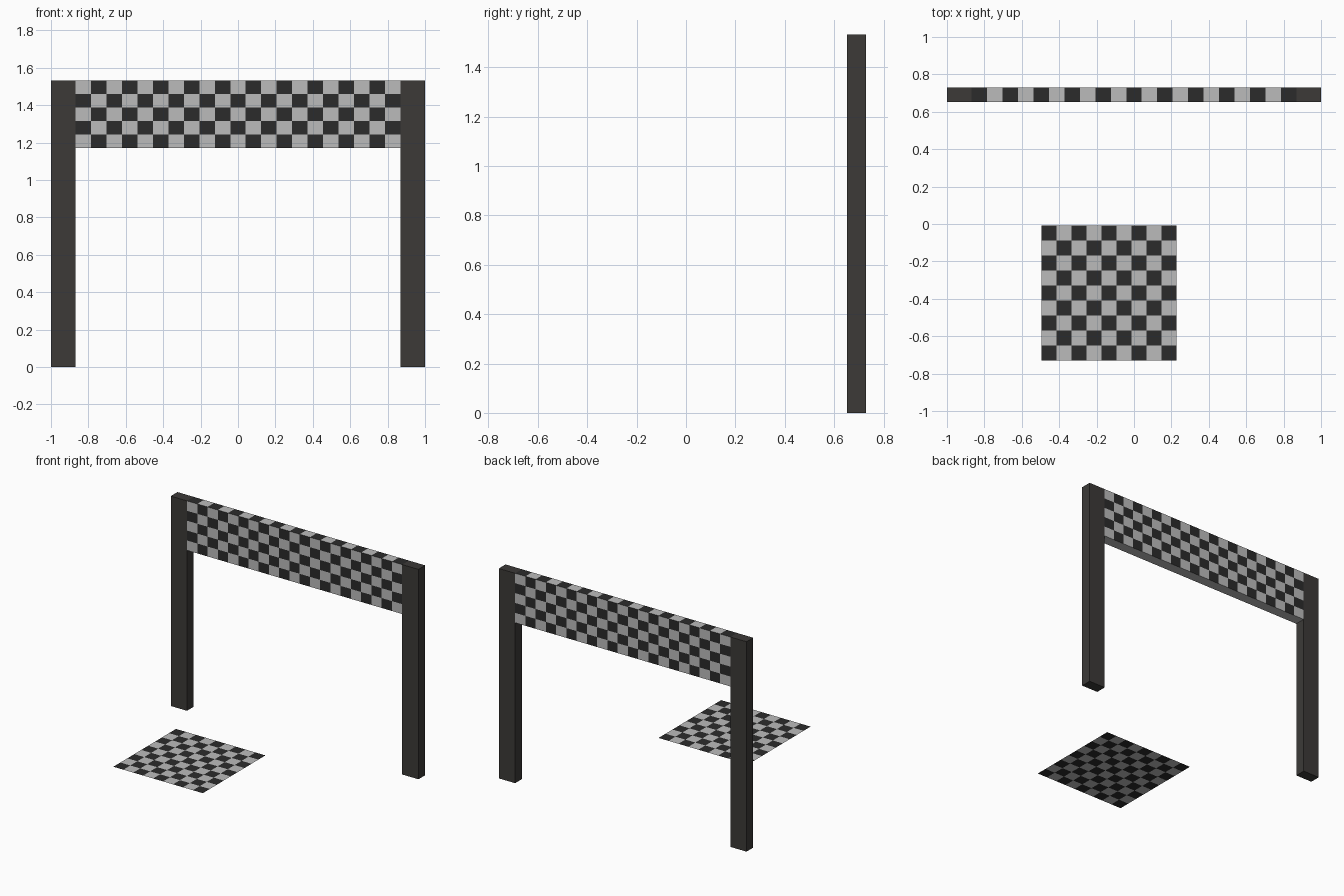
import bpy, bmesh
from mathutils import Vector

if "Cube" in bpy.data.objects:
    bpy.data.objects.remove(bpy.data.objects["Cube"])


def material(name, rgb):
    m = bpy.data.materials.new(name)
    m.diffuse_color = (*rgb, 1)
    m.use_nodes = True
    m.node_tree.nodes["Principled BSDF"].inputs["Base Color"].default_value = m.diffuse_color
    return m


LIGHT = material("light_check", (0.5, 0.5, 0.5))
DARK = material("dark_check", (0.024, 0.024, 0.024))
POST = material("post_charcoal", (0.045, 0.042, 0.039))


def finish(name, bm, mats):
    bmesh.ops.remove_doubles(bm, verts=bm.verts, dist=1e-5)
    mesh = bpy.data.meshes.new(name)
    bm.to_mesh(mesh)
    bm.free()
    for m in mats:
        mesh.materials.append(m)
    obj = bpy.data.objects.new(name, mesh)
    bpy.context.collection.objects.link(obj)
    return obj


def checker(bm, origin, u, v, nu, nv, first):
    """Grid of alternating faces; first = material index of the origin cell."""
    o, u, v = Vector(origin), Vector(u) / nu, Vector(v) / nv
    for i in range(nu):
        for j in range(nv):
            p = o + u * i + v * j
            f = bm.faces.new([bm.verts.new(q) for q in (p, p + u, p + u + v, p + v)])
            f.material_index = (i + j + first) % 2


X, XI = 1.0, 0.869           # outer and inner post edges
Y0, Y1 = 0.653, 0.73         # gate depth
Z0, Z1 = 1.171, 1.532        # banner bottom and top

# Two upright posts
for side, name in ((-1, "left_post"), (1, "right_post")):
    bm = bmesh.new()
    bmesh.ops.create_cube(bm, size=1)
    bmesh.ops.scale(bm, vec=(X - XI, Y1 - Y0, Z1), verts=bm.verts)
    bmesh.ops.translate(bm, vec=(side * (X + XI) / 2, (Y0 + Y1) / 2, Z1 / 2), verts=bm.verts)
    finish(name, bm, [POST])

# Chequered banner: front, back and top are chequered, underside is plain
W, H, D = 2 * XI, Z1 - Z0, Y1 - Y0
bm = bmesh.new()
checker(bm, (-XI, Y0, Z0), (W, 0, 0), (0, 0, H), 21, 5, 0)
checker(bm, (XI, Y1, Z0), (-W, 0, 0), (0, 0, H), 21, 5, 0)
checker(bm, (-XI, Y0, Z1), (W, 0, 0), (0, D, 0), 21, 1, 1)
checker(bm, (-XI, Y1, Z0), (W, 0, 0), (0, -D, 0), 1, 1, 0)
finish("chequered_banner", bm, [LIGHT, DARK])

# Flat chequered panel floating in front of the gate
bm = bmesh.new()
checker(bm, (-0.495, -0.73, 0.22), (0.722, 0, 0), (0, 0.722, 0), 9, 9, 1)
finish("chequered_panel", bm, [LIGHT, DARK])
